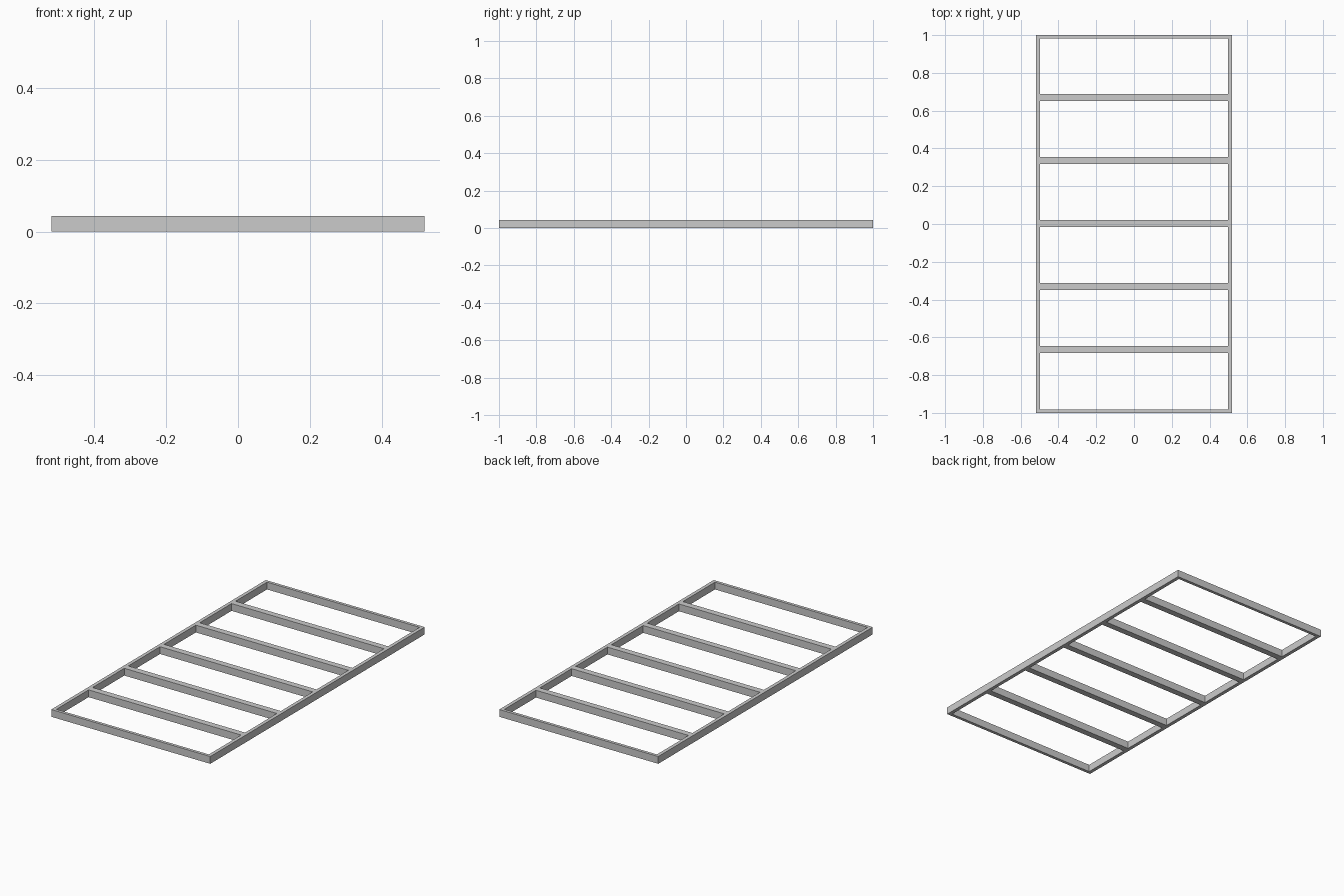
import bpy

if "Cube" in bpy.data.objects:
    bpy.data.objects.remove(bpy.data.objects["Cube"])

HEIGHT = 0.043
HALF_W, HALF_L = 0.519, 1.0
RAIL_W, END_W, RUNG_W = 0.021, 0.018, 0.037


def box(name, x0, x1, y0, y1):
    bpy.ops.mesh.primitive_cube_add(
        size=1, location=((x0 + x1) / 2, (y0 + y1) / 2, HEIGHT / 2))
    ob = bpy.context.object
    ob.name = name
    ob.scale = (x1 - x0, y1 - y0, HEIGHT)
    bpy.ops.object.transform_apply(location=False, rotation=False, scale=True)
    return ob


inner = HALF_W - RAIL_W

# Long side rails
box("left_rail", -HALF_W, -inner, -HALF_L, HALF_L)
box("right_rail", inner, HALF_W, -HALF_L, HALF_L)

# Thin end bars between the rails
box("front_end_bar", -inner, inner, -HALF_L, -HALF_L + END_W)
box("back_end_bar", -inner, inner, HALF_L - END_W, HALF_L)

# Five evenly spaced crossbars
for i in range(5):
    y = 0.003 + (i - 2) / 3
    box(f"crossbar_{i + 1}", -inner, inner, y - RUNG_W / 2, y + RUNG_W / 2)
